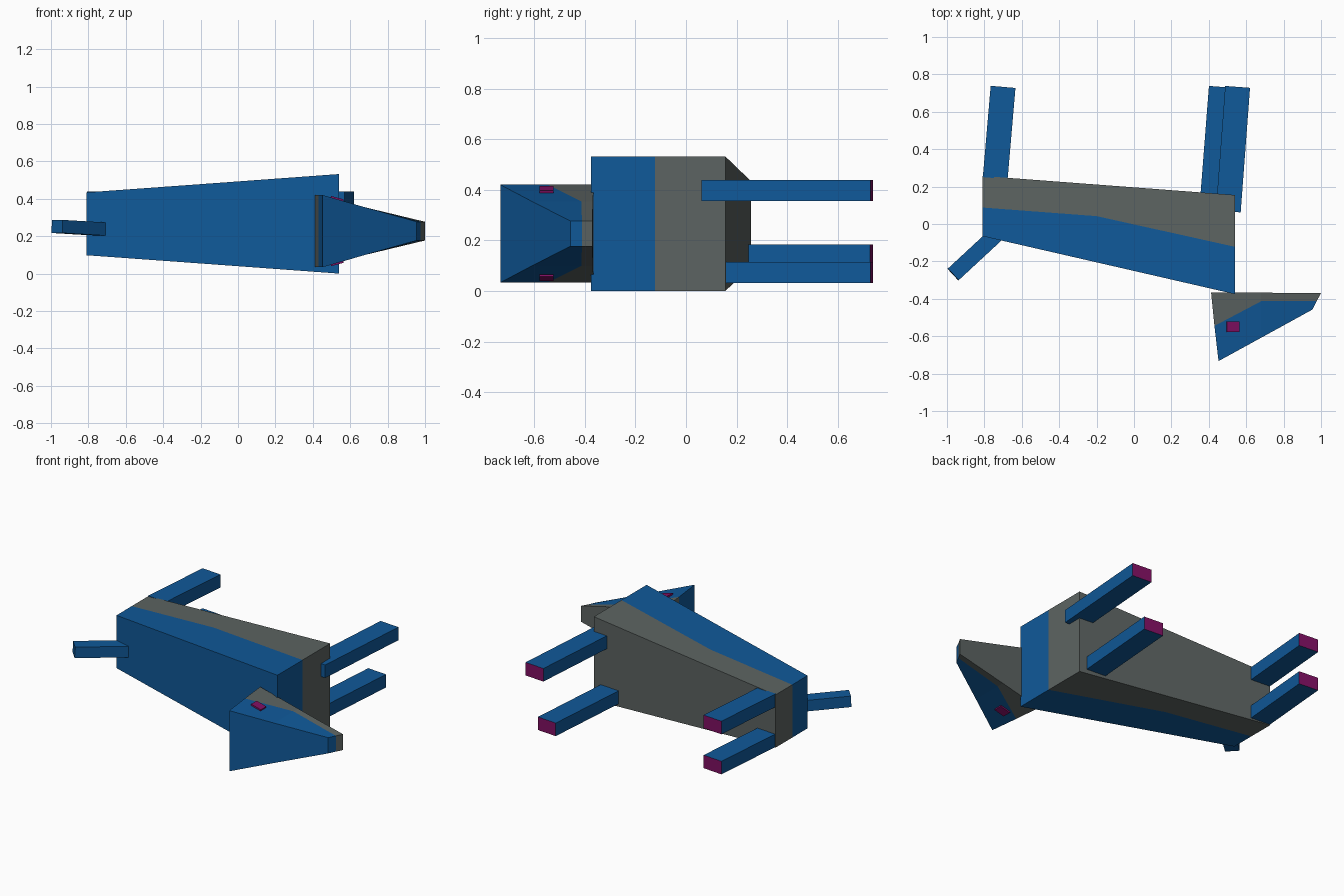
import bpy, bmesh, math
from mathutils import Vector, Matrix

if "Cube" in bpy.data.objects:
    bpy.data.objects.remove(bpy.data.objects["Cube"])


def material(name, rgb):
    m = bpy.data.materials.new(name)
    m.diffuse_color = (*rgb, 1)
    m.use_nodes = True
    m.node_tree.nodes["Principled BSDF"].inputs["Base Color"].default_value = m.diffuse_color
    return m


BLUE = material("blue coat", (0.005, 0.10, 0.32))
GREY = material("grey belly", (0.108, 0.127, 0.122))
PURPLE = material("purple", (0.22, 0.005, 0.125))


def finish(name, bm, mats):
    bmesh.ops.recalc_face_normals(bm, faces=bm.faces)
    me = bpy.data.meshes.new(name)
    bm.to_mesh(me)
    bm.free()
    for m in mats:
        me.materials.append(m)
    ob = bpy.data.objects.new(name, me)
    bpy.context.collection.objects.link(ob)
    return ob


def two_tone(name, zc, sections):
    """Loft of sections ((back xy), (colour split xy), (belly xy), half width)."""
    bm = bmesh.new()
    rings = []
    for back, split, belly, h in sections:
        rings.append([bm.verts.new((x, y, zc + s * h)) for s, row in
                      ((1, (back, split, belly)), (-1, (belly, split, back)))
                      for x, y in row])
    # ring edges 1,2,3 lie on the belly side of the split
    for a, b in zip(rings, rings[1:]):
        for i in range(6):
            j = (i + 1) % 6
            f = bm.faces.new((a[i], a[j], b[j], b[i]))
            f.material_index = 1 if i in (1, 2, 3) else 0
    for r in (rings[0], rings[-1]):
        bm.faces.new((r[0], r[1], r[4], r[5]))
        bm.faces.new((r[1], r[2], r[3], r[4])).material_index = 1
    return finish(name, bm, (BLUE, GREY))


def bar(name, p0, p1, width, thick, tip=None):
    """Square bar from p0 to p1, optional colour on the p1 end."""
    p0, p1 = Vector(p0), Vector(p1)
    d = (p1 - p0).normalized()
    side = d.cross(Vector((0, 0, 1))).normalized()
    up = side.cross(d)
    rot = Matrix((side, d, up)).transposed().to_4x4()
    bm = bmesh.new()
    bmesh.ops.create_cube(bm, size=1)
    size = Matrix.Diagonal((width, (p1 - p0).length, thick, 1))
    bm.transform(Matrix.Translation((p0 + p1) / 2) @ rot @ size)
    bm.normal_update()
    for f in bm.faces:
        if tip and f.normal.dot(d) > 0.9:
            f.material_index = 1
    return finish(name, bm, (BLUE, tip) if tip else (BLUE,))


# Body, lying on its side
two_tone("body", 0.266, [
    ((-0.81, -0.065), (-0.81, 0.088), (-0.81, 0.257), 0.168),
    ((-0.20, -0.205), (-0.20, 0.042), (-0.20, 0.211), 0.212),
    ((0.54, -0.375), (0.54, -0.122), (0.54, 0.155), 0.266)])

# Head with tapered snout
two_tone("head", 0.227, [
    ((0.452, -0.733), (0.43, -0.545), (0.412, -0.365), 0.193),
    ((0.68, -0.608), (0.68, -0.413), (0.68, -0.367), 0.127),
    ((0.955, -0.457), (0.977, -0.411), (1.0, -0.37), 0.05)])

# Legs with purple soles
legs = {"rear_leg_upper": (-0.742, 0.245, -0.70, 0.397),
        "rear_leg_lower": (-0.742, 0.245, -0.70, 0.142),
        "front_leg_upper": (0.504, 0.067, 0.554, 0.397),
        "front_leg_lower": (0.42, 0.13, 0.467, 0.073)}
for name, (x0, y0, x1, z) in legs.items():
    bar(name, (x0, y0, z), (x1, 0.733, z), 0.133, 0.083, PURPLE)

# Tail
bar("tail", (-0.735, -0.055, 0.238), (-0.967, -0.27, 0.252), 0.085, 0.07)

# Eye plates on both sides of the head
for side, s in (("upper", 1), ("lower", -1)):
    bm = bmesh.new()
    bmesh.ops.create_cube(bm, size=1)
    bm.transform(Matrix.Translation((0.53, -0.55, 0.227 + s * 0.174))
                 @ Matrix.Rotation(s * 0.26, 4, 'Y')
                 @ Matrix.Diagonal((0.07, 0.055, 0.0095, 1)))
    finish("eye_" + side, bm, (PURPLE,))
